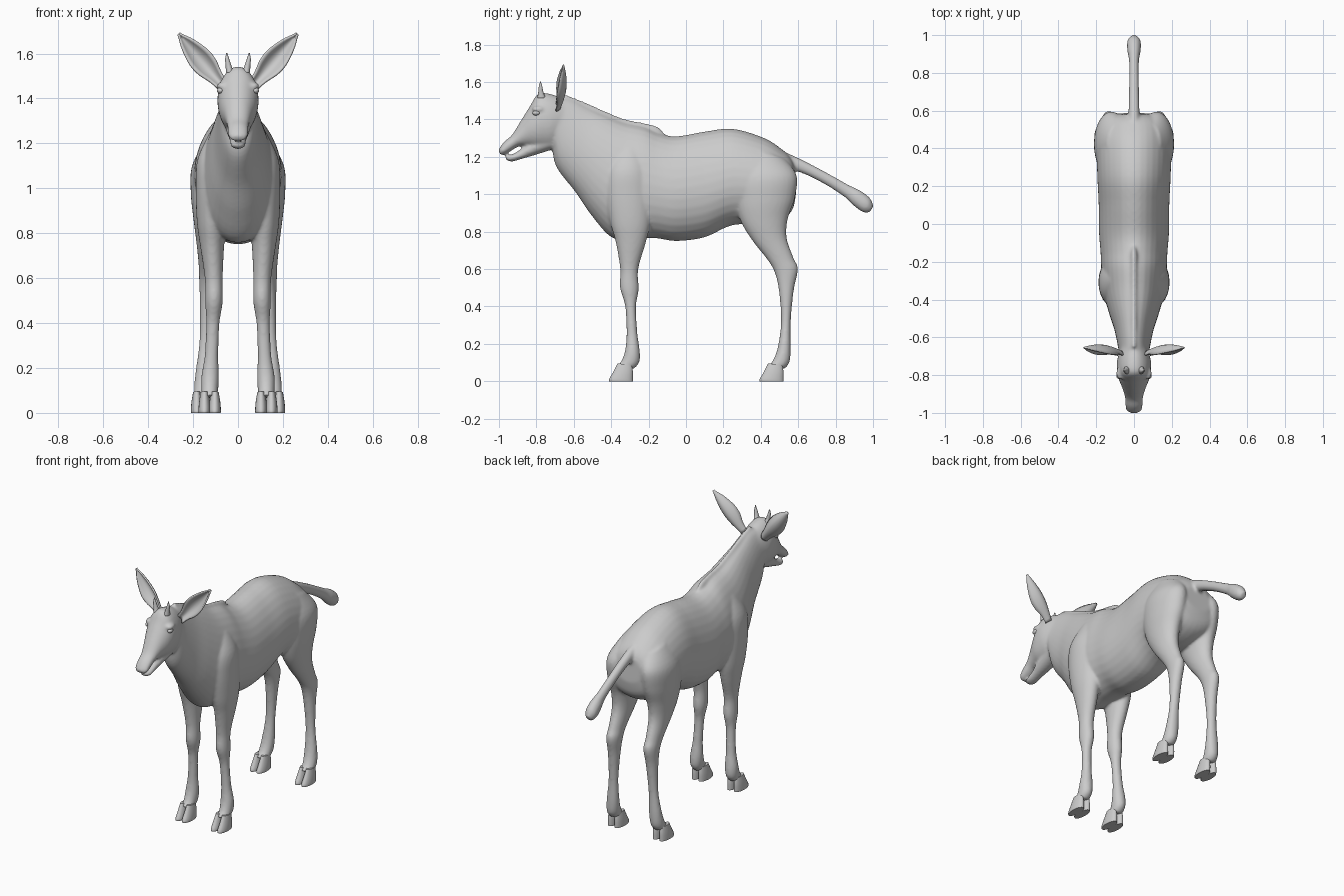
import bpy, bmesh, math
from mathutils import Vector, Matrix


def spline(rows, sub):
    """Catmull-Rom interpolation through rows of numbers."""
    out = []
    for i in range(len(rows) - 1):
        p = [rows[max(0, min(len(rows) - 1, i + k))] for k in (-1, 0, 1, 2)]
        for s in range(sub):
            t = s / sub
            out.append([0.5 * (2 * b + (c - a) * t + (2 * a - 5 * b + 4 * c - d) * t * t
                               + (3 * b - a - 3 * c + d) * t ** 3)
                        for a, b, c, d in zip(*p)])
    return out + [list(rows[-1])]


def loft(bm, rows, side=1, egg=0.0, sub=5, n=32):
    """Closed tube. Row = edge A (y, z), edge B (y, z), centre x, half width."""
    rings = []
    for ay, az, by, bz, cx, hw in spline(rows, sub):
        ring = []
        for k in range(n):
            a = 2 * math.pi * k / n
            c, s = math.cos(a), math.sin(a)
            ring.append(bm.verts.new((side * cx + s * hw * (1 - egg * c),
                                      (ay + by) / 2 + c * (ay - by) / 2,
                                      (az + bz) / 2 + c * (az - bz) / 2)))
        rings.append(ring)
    faces = [bm.faces.new(rings[0]), bm.faces.new(rings[-1][::-1])]
    for r, q in zip(rings, rings[1:]):
        for k in range(n):
            faces.append(bm.faces.new((r[k], q[k], q[(k + 1) % n], r[(k + 1) % n])))
    bmesh.ops.recalc_face_normals(bm, faces=faces)


def finish(bm, name):
    for f in bm.faces:
        f.smooth = True
    me = bpy.data.meshes.new(name)
    bm.to_mesh(me)
    bm.free()
    ob = bpy.data.objects.new(name, me)
    bpy.context.collection.objects.link(ob)
    return ob


# Trunk and neck, rump to poll
trunk = [(.578, 1.16, .588, 1.0, 0, .09), (.56, 1.195, .57, .92, 0, .15),
         (.52, 1.235, .52, .87, 0, .182), (.42, 1.30, .42, .84, 0, .197),
         (.25, 1.35, .25, .835, 0, .193), (.1, 1.335, .1, .77, 0, .186),
         (-.05, 1.31, -.05, .75, 0, .184), (-.14, 1.325, -.16, .765, 0, .176),
         (-.22, 1.36, -.26, .765, 0, .172), (-.33, 1.385, -.39, .765, 0, .16),
         (-.43, 1.425, -.5, .88, 0, .132), (-.52, 1.465, -.59, 1.01, 0, .103),
         (-.6, 1.505, -.69, 1.14, 0, .084), (-.66, 1.52, -.715, 1.24, 0, .078)]
# Low mane ridge
mane = [(-.11, 1.32, -.12, 1.24, 0, .008), (-.15, 1.36, -.16, 1.26, 0, .02),
        (-.22, 1.38, -.23, 1.26, 0, .024), (-.33, 1.403, -.34, 1.3, 0, .022),
        (-.43, 1.443, -.45, 1.34, 0, .02), (-.54, 1.492, -.56, 1.4, 0, .02),
        (-.65, 1.535, -.67, 1.44, 0, .018)]
# Skull with upper jaw, and lower jaw
head = [(-.63, 1.50, -.65, 1.28, 0, .065), (-.72, 1.535, -.71, 1.245, 0, .088),
        (-.79, 1.537, -.75, 1.24, 0, .091), (-.835, 1.47, -.80, 1.245, 0, .082),
        (-.885, 1.39, -.85, 1.255, 0, .062), (-.93, 1.318, -.895, 1.255, 0, .049),
        (-.97, 1.283, -.935, 1.232, 0, .047), (-.995, 1.25, -.97, 1.213, 0, .042),
        (-1.003, 1.232, -.99, 1.208, 0, .026)]
jaw = [(-.72, 1.33, -.70, 1.245, 0, .06), (-.82, 1.29, -.79, 1.215, 0, .05),
       (-.885, 1.24, -.865, 1.193, 0, .037), (-.925, 1.216, -.922, 1.176, 0, .034),
       (-.955, 1.207, -.95, 1.178, 0, .028), (-.966, 1.202, -.964, 1.187, 0, .014)]
tail = [(.52, 1.23, .50, 1.13, 0, .032), (.62, 1.185, .60, 1.12, 0, .029),
        (.75, 1.117, .73, 1.06, 0, .026), (.87, 1.05, .845, .987, 0, .026),
        (.935, 1.018, .895, .94, 0, .035), (.985, .978, .945, .905, 0, .036),
        (1.003, .935, .98, .902, 0, .018)]
front_leg = [(-.36, 1.25, -.24, 1.25, .085, .04), (-.42, 1.13, -.2, 1.13, .11, .07),
             (-.43, 1.0, -.185, 1.0, .115, .073), (-.405, .85, -.19, .85, .118, .065),
             (-.375, .74, -.215, .74, .115, .053), (-.352, .6, -.255, .6, .108, .04),
             (-.353, .5, -.253, .49, .107, .039), (-.325, .4, -.267, .4, .112, .03),
             (-.318, .26, -.26, .26, .118, .03), (-.325, .17, -.247, .16, .124, .039),
             (-.345, .11, -.25, .10, .126, .038), (-.375, .075, -.28, .065, .126, .034)]
hind_leg = [(.33, 1.25, .53, 1.19, .09, .05), (.26, 1.1, .592, 1.1, .117, .088),
            (.26, .97, .582, .98, .122, .088), (.295, .85, .545, .87, .128, .07),
            (.36, .745, .538, .77, .13, .055), (.435, .65, .575, .66, .132, .043),
            (.475, .58, .599, .6, .132, .041), (.497, .48, .577, .49, .135, .035),
            (.508, .32, .56, .32, .142, .03), (.49, .18, .56, .17, .151, .039),
            (.46, .105, .553, .10, .156, .04), (.425, .075, .525, .065, .158, .036)]

bm = bmesh.new()
loft(bm, trunk, egg=.12)
for part in (mane, head, jaw, tail):
    loft(bm, part)
for s in (1, -1):
    loft(bm, front_leg, s)
    loft(bm, hind_leg, s)
    # Brow ridge
    bmesh.ops.create_uvsphere(bm, u_segments=16, v_segments=10, radius=1,
                              matrix=Matrix.Translation((s * .07, -.79, 1.455))
                              @ Matrix.Diagonal((.026, .035, .018, 1)))
body = finish(bm, "body")
m = body.modifiers.new("fuse", 'REMESH')
m.mode = 'VOXEL'
m.voxel_size = .008
m.use_smooth_shade = True
m = body.modifiers.new("soften", 'SMOOTH')
m.factor = .5
m.iterations = 8

# Cloven hooves: two toes on each foot
toe = [(.045, .095, .122, .09, 0, .017), (.022, .05, .127, .05, 0, .024),
       (0, .012, .127, .012, 0, .027), (0, .0, .127, .0, 0, .026)]
hooves = []
for name, y0, x0 in (("front_hoof", -.411, .126), ("hind_hoof", .394, .16)):
    for s in (1, -1):
        bm = bmesh.new()
        for off in (-.023, .023):
            loft(bm, [(a + y0, b, c + y0, d, x0 + off, w) for a, b, c, d, _, w in toe],
                 s, sub=3, n=20)
        hooves.append(finish(bm, name))

for s in (1, -1):
    # Cupped leaf-shaped ear opening forward
    bm = bmesh.new()
    base, tip = Vector((.07, -.675, 1.46)), Vector((.264, -.655, 1.688))
    across = Vector((-.757, 0, .65))
    widths = spline([(.024,), (.032,), (.047,), (.051,), (.042,), (.026,), (.004,)], 3)
    rows = []
    for i, (w,) in enumerate(widths):
        t = i / (len(widths) - 1)
        row = []
        for j in range(9):
            u = j / 4 - 1
            p = base.lerp(tip, t) + across * (u * w)
            p.y += .022 * math.sin(math.pi * t) - .9 * w * u * u
            row.append(bm.verts.new((s * p.x, p.y, p.z)))
        rows.append(row)
    for r, q in zip(rows, rows[1:]):
        for j in range(8):
            bm.faces.new((r[j], r[j + 1], q[j + 1], q[j]))
    bmesh.ops.recalc_face_normals(bm, faces=bm.faces[:])
    ear = finish(bm, "ear")
    m = ear.modifiers.new("thickness", 'SOLIDIFY')
    m.thickness = .009
    m.offset = 0

    # Short horn
    bm = bmesh.new()
    loft(bm, [(-.795, 1.515, -.75, 1.515, .036, .018), (-.79, 1.545, -.762, 1.545, .042, .013),
              (-.787, 1.575, -.768, 1.575, .048, .009), (-.78, 1.603, -.776, 1.603, .05, .002)],
         s, n=16)
    finish(bm, "horn")

    # Eye
    bm = bmesh.new()
    bmesh.ops.create_uvsphere(bm, u_segments=20, v_segments=12, radius=1,
                              matrix=Matrix.Translation((s * .078, -.80, 1.435))
                              @ Matrix.Diagonal((.016, .021, .014, 1)))
    finish(bm, "eye")

# Keep the sole edges of the hooves crisp
bpy.ops.object.select_all(action='DESELECT')
for h in hooves:
    h.select_set(True)
bpy.context.view_layer.objects.active = hooves[0]
bpy.ops.object.shade_smooth_by_angle(angle=math.radians(50))
